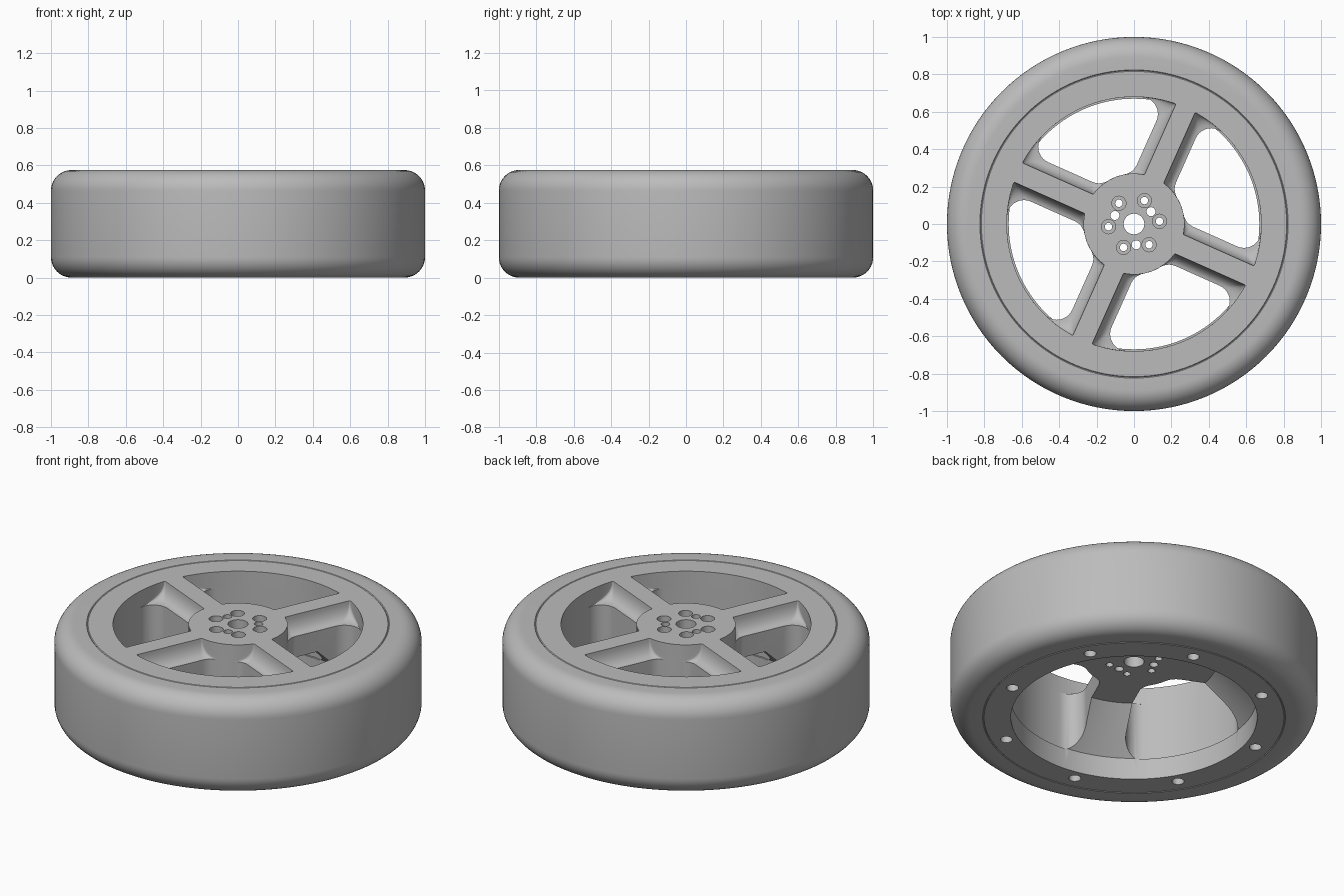
import bpy, bmesh, math
from math import sin, cos, pi, radians, sqrt, atan2
from mathutils import Matrix

if "Cube" in bpy.data.objects:
    bpy.data.objects.remove(bpy.data.objects["Cube"], do_unlink=True)

HEIGHT = 0.575
TYRE_R = 1.0
SEAT_R = 0.82        # joint between tyre and rim
BORE_R = 0.67
HUB_R = 0.27
SPOKE_ANGLE = radians(66)

grey = bpy.data.materials.new("plain_grey")
grey.use_nodes = True
grey.diffuse_color = (0.5, 0.5, 0.5, 1)
grey.node_tree.nodes["Principled BSDF"].inputs["Base Color"].default_value = (0.5, 0.5, 0.5, 1)


def make_object(name, bm):
    bmesh.ops.recalc_face_normals(bm, faces=bm.faces)
    mesh = bpy.data.meshes.new(name)
    bm.to_mesh(mesh)
    bm.free()
    mesh.materials.append(grey)
    obj = bpy.data.objects.new(name, mesh)
    bpy.context.collection.objects.link(obj)
    return obj


def lathe(bm, profile, steps, centre=(0, 0)):
    """Revolve a closed (radius, height) profile about a vertical axis."""
    verts = [bm.verts.new((r, 0, z)) for r, z in profile]
    edges = [bm.edges.new((verts[i - 1], verts[i])) for i in range(len(verts))]
    ret = bmesh.ops.spin(bm, geom=verts + edges, cent=(0, 0, 0), axis=(0, 0, 1),
                         angle=2 * pi, steps=steps, use_merge=True)
    new = [v for v in bm.verts if v.tag is False]
    bmesh.ops.remove_doubles(bm, verts=new, dist=1e-5)
    fresh = [v for v in bm.verts if v.tag is False]
    bmesh.ops.translate(bm, verts=fresh, vec=(centre[0], centre[1], 0))
    for v in fresh:
        v.tag = True


def smooth(obj):
    bpy.ops.object.select_all(action="DESELECT")
    obj.select_set(True)
    bpy.context.view_layer.objects.active = obj
    bpy.ops.object.shade_smooth_by_angle(angle=radians(30))


def cut(obj, cutter):
    """Subtract the cutter, then discard it."""
    cutter.hide_render = True
    mod = obj.modifiers.new("cut", "BOOLEAN")
    mod.operation = "DIFFERENCE"
    mod.solver = "EXACT"
    mod.object = cutter
    bpy.ops.object.select_all(action="DESELECT")
    bpy.context.view_layer.objects.active = obj
    bpy.ops.object.modifier_apply(modifier=mod.name)
    bpy.data.objects.remove(cutter, do_unlink=True)


def arc(cx, cy, r, start, end, n):
    return [(cx + r * cos(start + (end - start) * i / n),
             cy + r * sin(start + (end - start) * i / n)) for i in range(n + 1)]


def window_outline(offset, fillet, outer=0.68):
    """Quarter window between two spokes, with rounded corners."""
    u = offset + fillet
    v_out = sqrt((outer - fillet) ** 2 - u * u)
    v_in = sqrt((HUB_R + fillet) ** 2 - u * u)
    a_out, a_in = atan2(v_out, u), atan2(v_in, u)
    return (arc(0, 0, outer, pi / 2 - a_out, a_out, 28)
            + arc(u, v_out, fillet, a_out, pi, 10)
            + arc(u, v_in, fillet, pi, pi + a_in, 8)
            + arc(0, 0, HUB_R, a_in, pi / 2 - a_in, 8)[1:-1]
            + arc(v_in, u, fillet, 1.5 * pi - a_in, 1.5 * pi, 8)
            + arc(v_out, u, fillet, -pi / 2, pi / 2 - a_out, 10)[:-1])


# tyre with rounded shoulders
R, C = 0.11, 0.004
shoulder = arc(TYRE_R - R, R, R, -pi / 2, 0, 10)
half = [(SEAT_R, C), (SEAT_R + C, 0)] + shoulder
bm = bmesh.new()
lathe(bm, half + [(r, HEIGHT - z) for r, z in reversed(half)], 128)
smooth(make_object("tyre", bm))

# rim, hub and gusseted spoke disc as one turned body
bm = bmesh.new()
lathe(bm, [(0.055, HEIGHT), (0.055, 0.35), (0.45, 0.35), (BORE_R, 0.13), (BORE_R, 0),
           (SEAT_R - C, 0), (SEAT_R, C), (SEAT_R, HEIGHT - C), (SEAT_R - C, HEIGHT)], 128)
rim = make_object("rim_and_spokes", bm)

# window cutters, dished beside the top of each spoke
DISH = 0.1
levels = [(HEIGHT + 0.05, 0.056, 0.006)]
for i in range(9):
    t = i / 8 * pi / 2
    k = 1 - cos(t)
    levels.append((HEIGHT - DISH * sin(t), 0.056 + 0.059 * k, 0.006 + 0.084 * k))
levels.append((0.125, 0.115, 0.09))
bm = bmesh.new()
for w in range(4):
    turn = Matrix.Rotation(SPOKE_ANGLE + w * pi / 2, 4, "Z")
    rings = []
    for z, offset, fillet in levels:
        ring = [bm.verts.new((x, y, z)) for x, y in window_outline(offset, fillet)]
        bmesh.ops.transform(bm, matrix=turn, verts=ring)
        rings.append(ring)
    for a, b in zip(rings, rings[1:]):
        for i in range(len(a)):
            bm.faces.new((a[i - 1], a[i], b[i], b[i - 1]))
    bm.faces.new(rings[0])
    bm.faces.new(rings[-1])
cut(rim, make_object("window_cutter", bm))

# bolt holes through the hub and screw recesses under the rim
bm = bmesh.new()
top, low = HEIGHT + 0.05, 0.3


def ring_of_holes(profile, count, radius, start):
    for i in range(count):
        a = radians(start) + i * 2 * pi / count
        lathe(bm, profile, 24, (radius * cos(a), radius * sin(a)))


ring_of_holes([(0, top), (0.038, top), (0.038, HEIGHT - 0.06), (0.02, HEIGHT - 0.06),
               (0.02, low), (0, low)], 6, 0.137, 6)
ring_of_holes([(0, top), (0.024, top), (0.024, low), (0, low)], 3, 0.112, 36)
ring_of_holes([(0, -0.05), (0.033, -0.05), (0.033, 0.04), (0, 0.04)], 8, 0.735, 31)
cut(rim, make_object("hole_cutter", bm))
smooth(rim)
